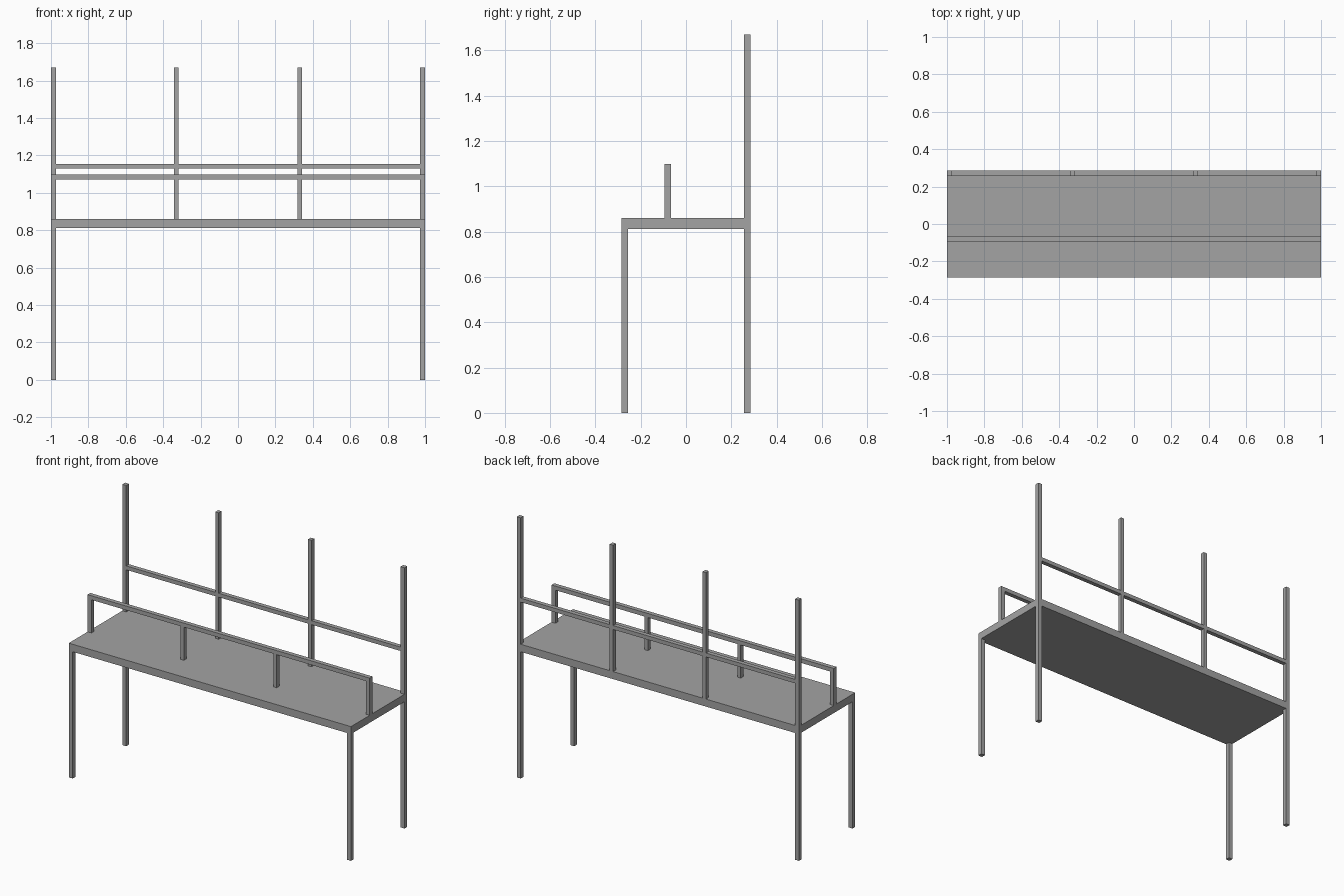
import bpy

cube = bpy.data.objects.get("Cube")
if cube:
    bpy.data.objects.remove(cube, do_unlink=True)

# Single grey material
grey = bpy.data.materials.new("grey_metal")
grey.use_nodes = True
colour = (0.37, 0.37, 0.37, 1)
grey.diffuse_color = colour
grey.node_tree.nodes["Principled BSDF"].inputs["Base Color"].default_value = colour


def box(name, x, y, z):
    """Box from (min, max) ranges along each axis."""
    ranges = (x, y, z)
    bpy.ops.mesh.primitive_cube_add(size=1, location=[(a + b) / 2 for a, b in ranges])
    obj = bpy.context.object
    obj.name = name
    obj.scale = [b - a for a, b in ranges]
    bpy.ops.object.transform_apply(location=False, rotation=False, scale=True)
    obj.data.materials.append(grey)
    return obj


def span(centre, width):
    return (centre - width / 2, centre + width / 2)


HALF_X, HALF_Y = 1.0, 0.285
TUBE, THIN = 0.028, 0.024
TOP_LOW, TOP_HIGH, POST_TOP = 0.812, 0.86, 1.67
RAIL_LOW, RAIL_HIGH = 1.072, 1.098
INNER_X = 0.329
back = (HALF_Y - TUBE, HALF_Y)
front = (-HALF_Y, -HALF_Y + TUBE)
shelf_row = span(-0.081, TUBE)

# Table top
box("table_top", (-HALF_X, HALF_X), (-HALF_Y, HALF_Y), (TOP_LOW, TOP_HIGH))

for side, s in (("left", 1), ("right", -1)):
    outer = span(s * (HALF_X - TUBE / 2), TUBE)
    inner = span(s * INNER_X, THIN)
    # Legs
    box(f"front_leg_{side}", outer, front, (0, TOP_LOW))
    box(f"back_leg_{side}", outer, back, (0, TOP_LOW))
    # Tall back posts
    box(f"back_corner_post_{side}", outer, back, (TOP_HIGH, POST_TOP))
    box(f"back_inner_post_{side}", inner, back, (TOP_HIGH, POST_TOP))
    # Short posts carrying the front rail
    box(f"rail_end_post_{side}", outer, shelf_row, (TOP_HIGH, RAIL_LOW))
    box(f"rail_inner_post_{side}", inner, shelf_row, (TOP_HIGH, RAIL_LOW))
    # Outer bays of the back rail
    bay = sorted((s * (INNER_X + THIN / 2), s * (HALF_X - TUBE)))
    box(f"back_rail_{side}", bay, back, (1.13, 1.155))

# Middle bay of the back rail, and the front rail
box("back_rail_middle", (-INNER_X + THIN / 2, INNER_X - THIN / 2), back, (1.13, 1.155))
box("front_rail", (-HALF_X, HALF_X), shelf_row, (RAIL_LOW, RAIL_HIGH))
